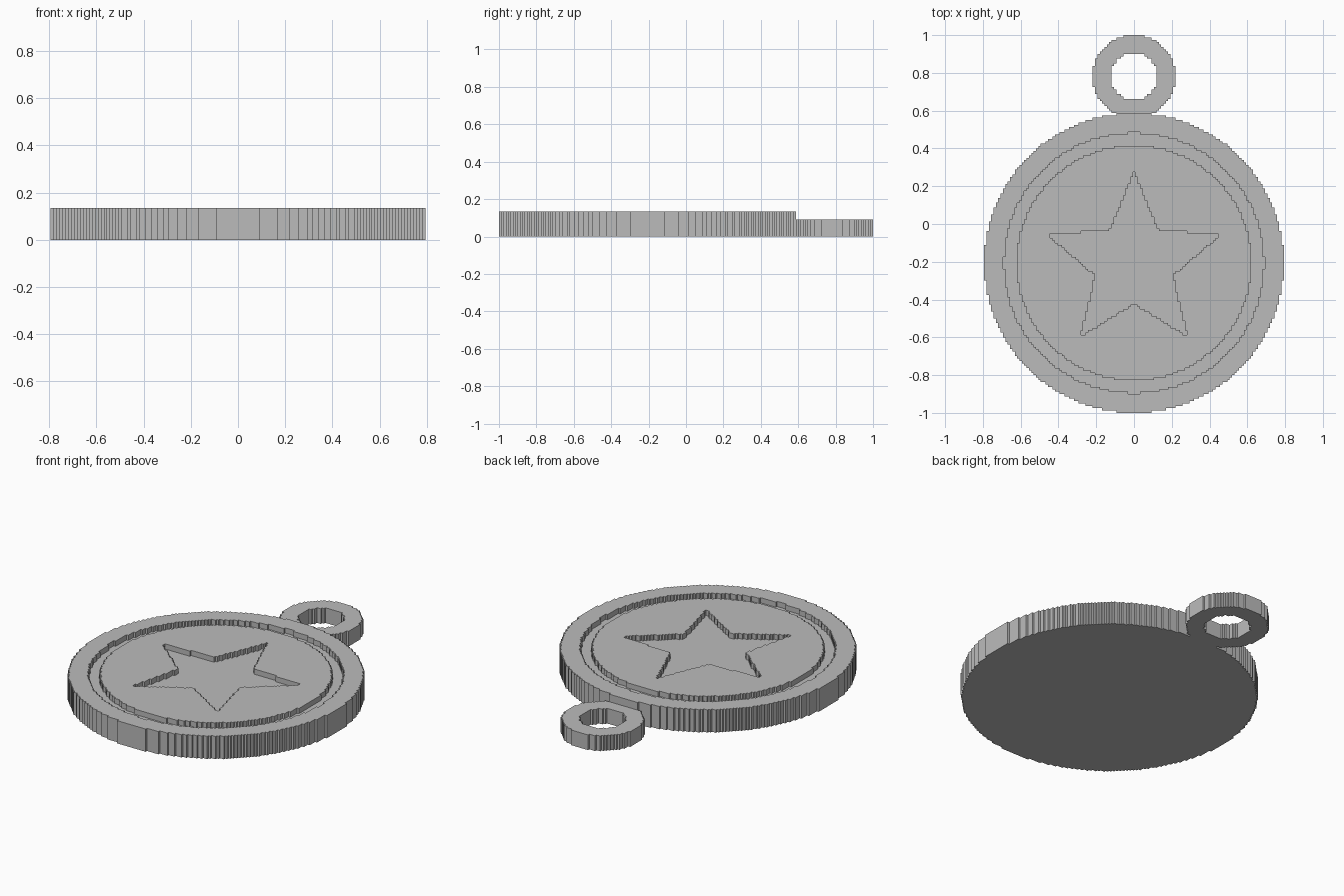
import bpy
import bmesh
from math import atan2, cos, hypot, pi, sin

# Default object
cube = bpy.data.objects.get("Cube")
if cube:
    bpy.data.objects.remove(cube, do_unlink=True)

# Stepped grid and plan dimensions
STEP = 0.0125
COLS, ROWS = range(-64, 65), range(-1, 161)
DISC_Y, DISC_R = -0.20625, 0.793
GROOVE_IN, GROOVE_OUT = 0.622, 0.688
STAR_TIP, STAR_NOTCH = 0.482, 0.215
LOOP_Y, LOOP_R, HOLE_R = 0.78125, 0.2195, 0.124
TOP, FLOOR, LOOP_TOP = 0.135, 0.104, 0.09

# Material
metal = bpy.data.materials.new("plain grey")
metal.use_nodes = True
grey = (0.5, 0.5, 0.5, 1)
metal.diffuse_color = grey
metal.node_tree.nodes["Principled BSDF"].inputs["Base Color"].default_value = grey


def in_star(x, y):
    """Fold the angle into one half point, then test against its edge."""
    half = pi / 5
    a = abs((atan2(x, y) + half) % (2 * half) - half)
    px, py = hypot(x, y) * cos(a), hypot(x, y) * sin(a)
    nx, ny = STAR_NOTCH * cos(half), STAR_NOTCH * sin(half)
    return (nx - STAR_TIP) * py - ny * (px - STAR_TIP) > 0


def cell(i, j):
    """Part name and height of one grid cell."""
    x, y = i * STEP, -1 + (j + 0.5) * STEP
    r = hypot(x, y - DISC_Y)
    if r < DISC_R:
        sunk = GROOVE_IN < r < GROOVE_OUT or in_star(x, y - DISC_Y)
        return "medal_disc", FLOOR if sunk else TOP
    if HOLE_R < hypot(x, y - LOOP_Y) < LOOP_R:
        return "hanging_loop", LOOP_TOP
    return None, 0.0


cells = {(i, j): cell(i, j) for i in COLS for j in ROWS}


def runs(values):
    """Group equal neighbours into (start, end, value), skipping None."""
    start = 0
    for k in range(1, len(values) + 1):
        if k == len(values) or values[k] != values[start]:
            if values[start] is not None:
                yield start, k, values[start]
            start = k


def build(name):
    bm = bmesh.new()

    def quad(*points):
        bm.faces.new([bm.verts.new(p) for p in points])

    def edge_x(k):
        return (COLS[0] + k - 0.5) * STEP

    for j in ROWS[1:-1]:
        y0, y1 = -1 + j * STEP, -1 + (j + 1) * STEP
        row = [cells[i, j] for i in COLS]

        # Top and underside strips
        for a, b, h in runs([h if part == name else None for part, h in row]):
            x0, x1 = edge_x(a), edge_x(b)
            quad((x0, y0, h), (x1, y0, h), (x1, y1, h), (x0, y1, h))
            quad((x0, y1, 0), (x1, y1, 0), (x1, y0, 0), (x0, y0, 0))

        # Walls facing front and back
        for side, y in ((-1, y0), (1, y1)):
            drops = []
            for i in COLS:
                (part, h), low = cells[i, j], cells[i, j + side][1]
                drops.append((low, h) if part == name and low < h else None)
            for a, b, (low, h) in runs(drops):
                x0, x1 = edge_x(a), edge_x(b)
                if side > 0:
                    x0, x1 = x1, x0
                quad((x0, y, low), (x1, y, low), (x1, y, h), (x0, y, h))

        # Walls facing left and right
        for k in range(1, len(row) - 1):
            part, h = row[k]
            for side in (-1, 1):
                low = row[k + side][1]
                if part == name and low < h:
                    x = edge_x(k + (side > 0))
                    ya, yb = (y0, y1) if side > 0 else (y1, y0)
                    quad((x, ya, low), (x, yb, low), (x, yb, h), (x, ya, h))

    bmesh.ops.remove_doubles(bm, verts=bm.verts[:], dist=0.0005)
    mesh = bpy.data.meshes.new(name)
    bm.to_mesh(mesh)
    bm.free()
    mesh.materials.append(metal)
    bpy.context.collection.objects.link(bpy.data.objects.new(name, mesh))


# Disc with sunk star and groove, and the ring it hangs from
build("medal_disc")
build("hanging_loop")
